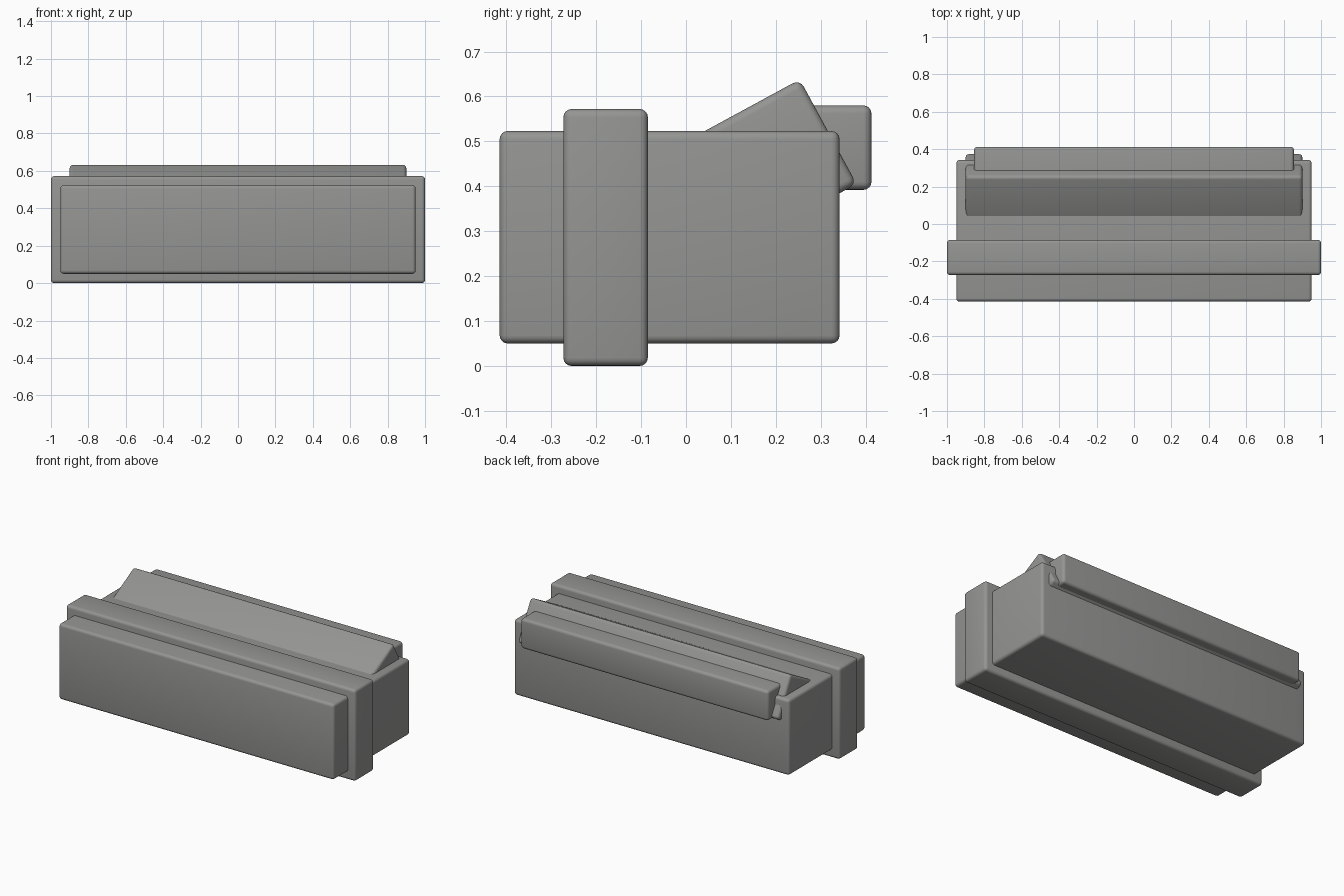
import bpy
import math
from mathutils import Matrix, Vector

cube = bpy.data.objects.get("Cube")
if cube:
    bpy.data.objects.remove(cube, do_unlink=True)

# Single grey finish
grey = bpy.data.materials.new("mid_grey")
grey.use_nodes = True
COLOUR = (0.3, 0.3, 0.295, 1)
grey.diffuse_color = COLOUR
grey.node_tree.nodes["Principled BSDF"].inputs["Base Color"].default_value = COLOUR


def rounded_block(name, half_x, y_range, z_range, pivot=(0, 0), tilt=0, radius=0.018):
    """Soft-edged block; y and z ranges are measured from the pivot, before tilting."""
    size = Vector((2 * half_x, y_range[1] - y_range[0], z_range[1] - z_range[0]))
    centre = Vector((0, sum(y_range) / 2, sum(z_range) / 2))
    rotation = Matrix.Rotation(math.radians(tilt), 4, 'X')
    bpy.ops.mesh.primitive_cube_add(size=1)
    obj = bpy.context.object
    obj.name = name
    obj.data.name = name
    obj.data.transform(Matrix.Translation(centre) @ Matrix.Diagonal(size.to_4d()))
    obj.data.transform(Matrix.Translation((0, *pivot)) @ rotation)
    obj.data.materials.append(grey)
    bevel = obj.modifiers.new("soft_edges", 'BEVEL')
    bevel.width = radius
    bevel.segments = 4
    bpy.ops.object.modifier_apply(modifier=bevel.name)
    bpy.ops.object.shade_smooth_by_angle(angle=math.radians(35))
    return obj


# Main body and the band wrapped around it
rounded_block("body", 0.95, (-0.415, 0.342), (0.05, 0.523))
rounded_block("band", 1.0, (-0.273, -0.085), (0, 0.572))

# Block overhanging the rear top edge
rounded_block("rear_block", 0.855, (0.137, 0.413), (0.392, 0.58))

# Tilted wedge sunk into the top, hung from its upper rear corner
rounded_block("tilted_block", 0.9, (-0.36, 0), (-0.265, 0), pivot=(0.2535, 0.638), tilt=28.5)
